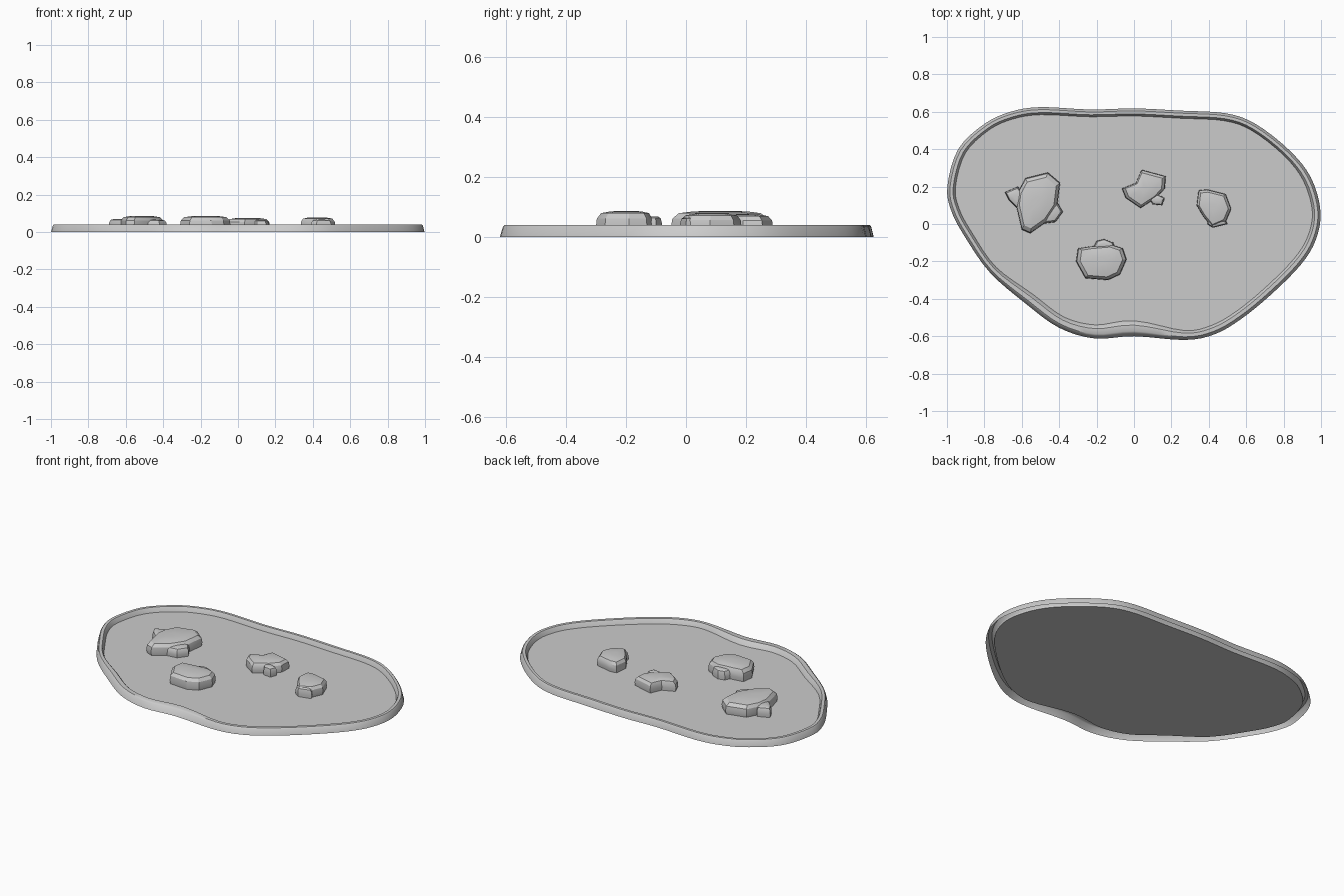
import bpy, bmesh
from mathutils import Vector

if "Cube" in bpy.data.objects:
    bpy.data.objects.remove(bpy.data.objects["Cube"])

# Pond outline: x, y, rim width
OUTLINE = [(-.998, .2, .045), (-.94, .4, .045), (-.8, .535, .042), (-.66, .6, .042), (-.5, .625, .042),
           (-.235, .612, .04), (0, .618, .042), (.25, .606, .042), (.49, .592, .042), (.65, .535, .042),
           (.83, .395, .042), (.945, .25, .045), (.997, .07, .045), (.972, -.085, .048), (.89, -.22, .05),
           (.73, -.38, .05), (.57, -.51, .05), (.43, -.59, .052), (.27, -.62, .052), (0, -.6, .085),
           (-.21, -.612, .075), (-.4, -.555, .065), (-.58, -.425, .065), (-.77, -.26, .045),
           (-.9, -.075, .045), (-.975, .065, .045)]

# Stones: name, top height, outline
STONES = [
    ("stone_left", .086, [(-.62, .17), (-.58, .245), (-.46, .275), (-.395, .22), (-.41, .1),
                          (-.47, .01), (-.555, -.05), (-.6, -.03), (-.63, .1)]),
    ("stone_left_slab", .07, [(-.69, .17), (-.62, .2), (-.58, .14), (-.62, .08), (-.67, .13)]),
    ("stone_left_chip", .066, [(-.43, .15), (-.38, .065), (-.42, .01), (-.5, 0), (-.5, .12)]),
    ("stone_front", .086, [(-.31, -.2), (-.3, -.13), (-.235, -.12), (-.12, -.11), (-.06, -.13),
                           (-.04, -.19), (-.075, -.27), (-.14, -.3), (-.26, -.29)]),
    ("stone_front_chip", .068, [(-.22, -.13), (-.2, -.09), (-.16, -.08), (-.11, -.1), (-.1, -.14)]),
    ("stone_middle", .075, [(-.065, .19), (.01, .22), (.04, .29), (.17, .255), (.165, .19),
                            (.12, .14), (.035, .085), (-.045, .14)]),
    ("stone_middle_chip", .064, [(.07, .15), (.12, .16), (.165, .14), (.15, .1), (.1, .105)]),
    ("stone_right", .078, [(.335, .1), (.345, .18), (.39, .185), (.49, .16), (.52, .08),
                           (.49, .01), (.42, -.02), (.37, .04)]),
    ("stone_right_chip", .066, [(.39, .03), (.48, .04), (.5, 0), (.42, -.02), (.39, 0)]),
]
FLOOR = .012


def smooth_loop(pts, steps):
    """Closed Catmull-Rom curve through the points."""
    p, out = [Vector(v) for v in pts], []
    n = len(p)
    for i in range(n):
        a, b, c, d = p[i - 1], p[i], p[(i + 1) % n], p[(i + 2) % n]
        for s in range(steps):
            t = s / steps
            out.append(.5 * (2 * b + (c - a) * t + (2 * a - 5 * b + 4 * c - d) * t * t
                             + (3 * b - a - 3 * c + d) * t ** 3))
    return out


def loft(name, rings, cap_start=False, cap_end=False, angle=.6):
    """Skin a stack of closed rings."""
    bm = bmesh.new()
    loops = [[bm.verts.new(v) for v in r] for r in rings]
    n = len(loops[0])
    for lo, hi in zip(loops, loops[1:]):
        for i in range(n):
            j = (i + 1) % n
            bm.faces.new((lo[i], hi[i], hi[j], lo[j]))
    if cap_start:
        bm.faces.new(loops[0])
    if cap_end:
        bm.faces.new(loops[-1][::-1])
    me = bpy.data.meshes.new(name)
    bm.to_mesh(me)
    bm.free()
    ob = bpy.data.objects.new(name, me)
    bpy.context.collection.objects.link(ob)
    bpy.ops.object.select_all(action='DESELECT')
    ob.select_set(True)
    bpy.context.view_layer.objects.active = ob
    bpy.ops.object.shade_smooth_by_angle(angle=angle)
    return ob


# Rim: hollow lip swept around the outline (which runs clockwise)
edge = smooth_loop(OUTLINE, 4)
n = len(edge)


def offset(frac, z):
    ring = []
    for i, p in enumerate(edge):
        t = (edge[(i + 1) % n] - edge[i - 1]).to_2d().normalized()
        ring.append((p.x + t.y * p.z * frac, p.y - t.x * p.z * frac, z))
    return ring


loft("pond_rim", [offset(f, z) for f, z in
                  ((0, 0), (.2, .034), (.32, .04), (.7, .04), (.8, .034), (1, FLOOR - .004))])

# Floor: thin flat slab inside the rim
loft("pond_floor", [offset(.97, .003), offset(.97, FLOOR)], True, True)

# Stones: steep sides, chamfered shoulder and a slightly domed top
for name, top, pts in STONES:
    c = sum((Vector(p) for p in pts), Vector((0, 0))) / len(pts)
    h = top - FLOOR
    rings = []
    for s, f in ((.97, 0), (1, .3), (.97, .66), (.84, .9), (.55, .98), (.2, 1)):
        rings.append([(*(c + (Vector(p) - c) * s), FLOOR + h * f) for p in pts])
    loft(name, rings, True, True, .5)
